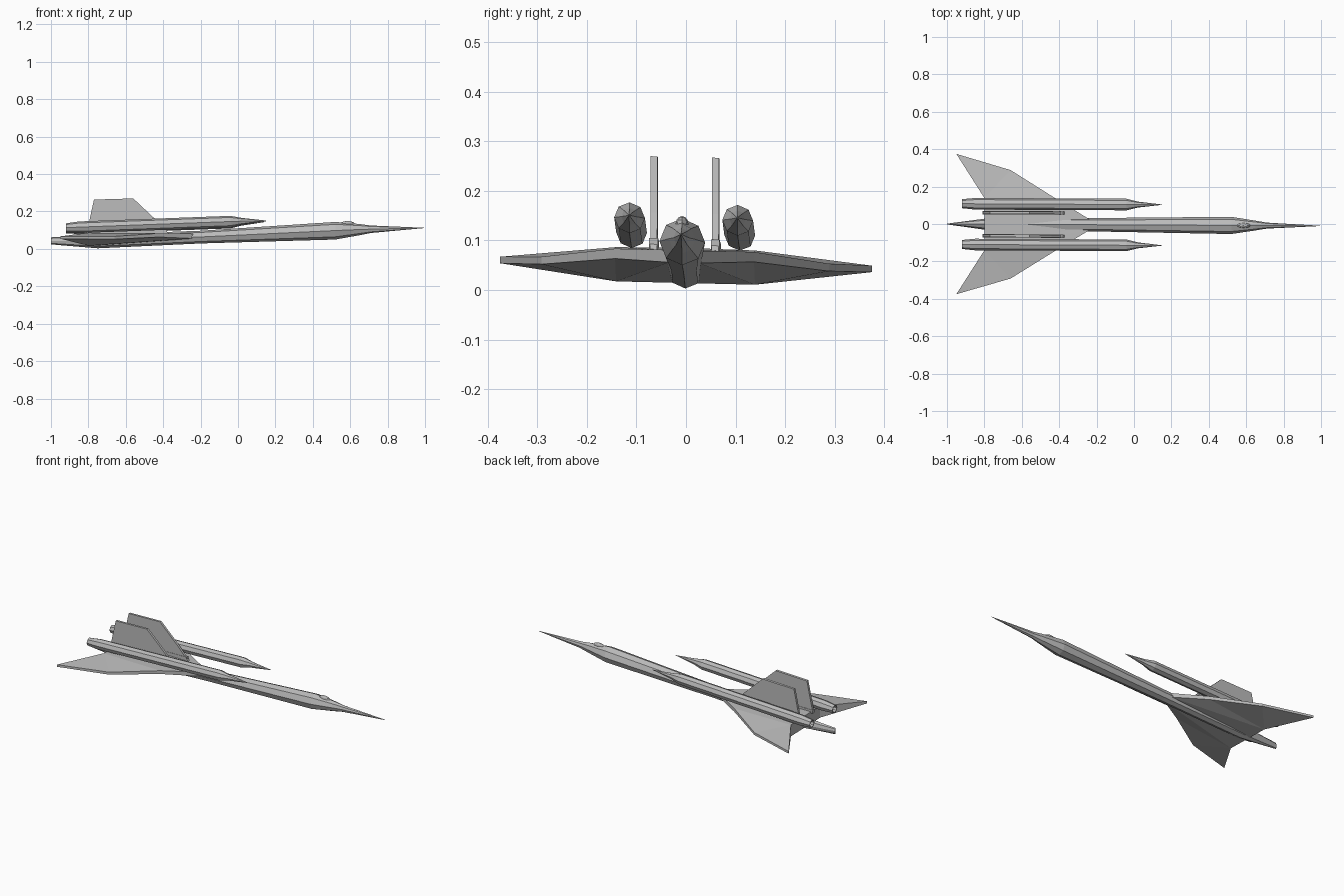
import bpy
import bmesh
from math import cos, sin, pi
from mathutils import Vector

cube = bpy.data.objects.get("Cube")
if cube:
    bpy.data.objects.remove(cube, do_unlink=True)

GREY = (0.5, 0.5, 0.5, 1.0)
grey = bpy.data.materials.new("airframe_grey")
grey.use_nodes = True
grey.diffuse_color = GREY
grey.node_tree.nodes["Principled BSDF"].inputs["Base Color"].default_value = GREY


def settle(p):
    """Slight yaw and roll in which the whole aircraft sits."""
    return Vector((p.x, p.y - 0.005 - 0.005 * p.x, p.z - 0.024 * p.y))


def finish(name, bm):
    for v in bm.verts:
        v.co = settle(v.co)
    bmesh.ops.recalc_face_normals(bm, faces=bm.faces)
    mesh = bpy.data.meshes.new(name)
    bm.to_mesh(mesh)
    bm.free()
    mesh.materials.append(grey)
    obj = bpy.data.objects.new(name, mesh)
    bpy.context.collection.objects.link(obj)
    return obj


def octagon_loft(name, y, stations):
    """Eight-sided body from stations of (x, centre z, half width, half height)."""
    bm = bmesh.new()
    rings = []
    for x, z, w, h in stations:
        rings.append([bm.verts.new((x, y + w * sin(k * pi / 4), z + h * cos(k * pi / 4)))
                      for k in range(8)])
    for a, b in zip(rings, rings[1:]):
        for k in range(8):
            n = (k + 1) % 8
            bm.faces.new((a[k], a[n], b[n], b[k]))
    bm.faces.new(rings[0])
    bm.faces.new(rings[-1])
    return finish(name, bm)


def slab(name, outline, y, half):
    """Upright plate from an x-z outline."""
    bm = bmesh.new()
    sides = [[bm.verts.new((x, y + s * half, z)) for x, z in outline] for s in (-1, 1)]
    for side in sides:
        bm.faces.new(side)
    for k in range(len(outline)):
        n = (k + 1) % len(outline)
        bm.faces.new((sides[0][k], sides[0][n], sides[1][n], sides[1][k]))
    return finish(name, bm)


def wing(name, side):
    # x, y, top z, bottom z; the trailing edge is deep at the crank
    points = [(-0.24, 0.03, 0.08, 0.055), (-0.42, 0.14, 0.08, 0.06),
              (-0.66, 0.29, 0.06, 0.045), (-0.95, 0.375, 0.058, 0.045),
              (-0.80, 0.14, 0.083, 0.014), (-0.80, 0.0, 0.085, 0.014),
              (-0.24, 0.0, 0.08, 0.055)]
    bm = bmesh.new()
    top = [bm.verts.new((x, side * y, t)) for x, y, t, b in points]
    low = [bm.verts.new((x, side * y, b)) for x, y, t, b in points]
    for skin in (top, low):
        for a, b in ((0, 1), (1, 2), (2, 3), (5, 6), (6, 0)):
            bm.faces.new((skin[4], skin[a], skin[b]))
    for k in range(len(points)):
        n = (k + 1) % len(points)
        bm.faces.new((top[k], top[n], low[n], low[k]))
    return finish(name, bm)


# Fuselage: wedge tail, long faceted body, needle nose
octagon_loft("fuselage", 0, [
    (-1.0, 0.043, 0.002, 0.019), (-0.75, 0.040, 0.036, 0.037),
    (-0.20, 0.063, 0.036, 0.034), (0.52, 0.097, 0.046, 0.047),
    (0.65, 0.103, 0.026, 0.030), (0.71, 0.105, 0.016, 0.020),
    (0.995, 0.112, 0.001, 0.001)])

# Canopy blister
bm = bmesh.new()
bmesh.ops.create_uvsphere(bm, u_segments=8, v_segments=6, radius=1)
for v in bm.verts:
    v.co = Vector((0.585 + 0.04 * v.co.x, 0.013 * v.co.y, 0.133 + 0.016 * v.co.z))
finish("canopy", bm)

for label, side in (("left", 1), ("right", -1)):
    wing(label + "_wing", side)

    # Engine pod with recessed nozzle and spike
    y = side * 0.109
    octagon_loft(label + "_engine_pod", y, [
        (-0.86, 0.111, 0.012, 0.012), (-0.92, 0.110, 0.019, 0.019),
        (-0.92, 0.110, 0.024, 0.024), (-0.85, 0.113, 0.031, 0.031),
        (-0.04, 0.143, 0.031, 0.031), (0.02, 0.145, 0.016, 0.018),
        (0.15, 0.148, 0.001, 0.001)])

    # Tail fin and its wider root fairing
    slab(label + "_tail_fin", [(-0.81, 0.08), (-0.77, 0.262), (-0.56, 0.268),
                               (-0.44, 0.155), (-0.37, 0.08)], side * 0.062, 0.007)
    slab(label + "_fin_root", [(-0.81, 0.075), (-0.81, 0.095), (-0.38, 0.103),
                               (-0.38, 0.075)], side * 0.062, 0.009)
